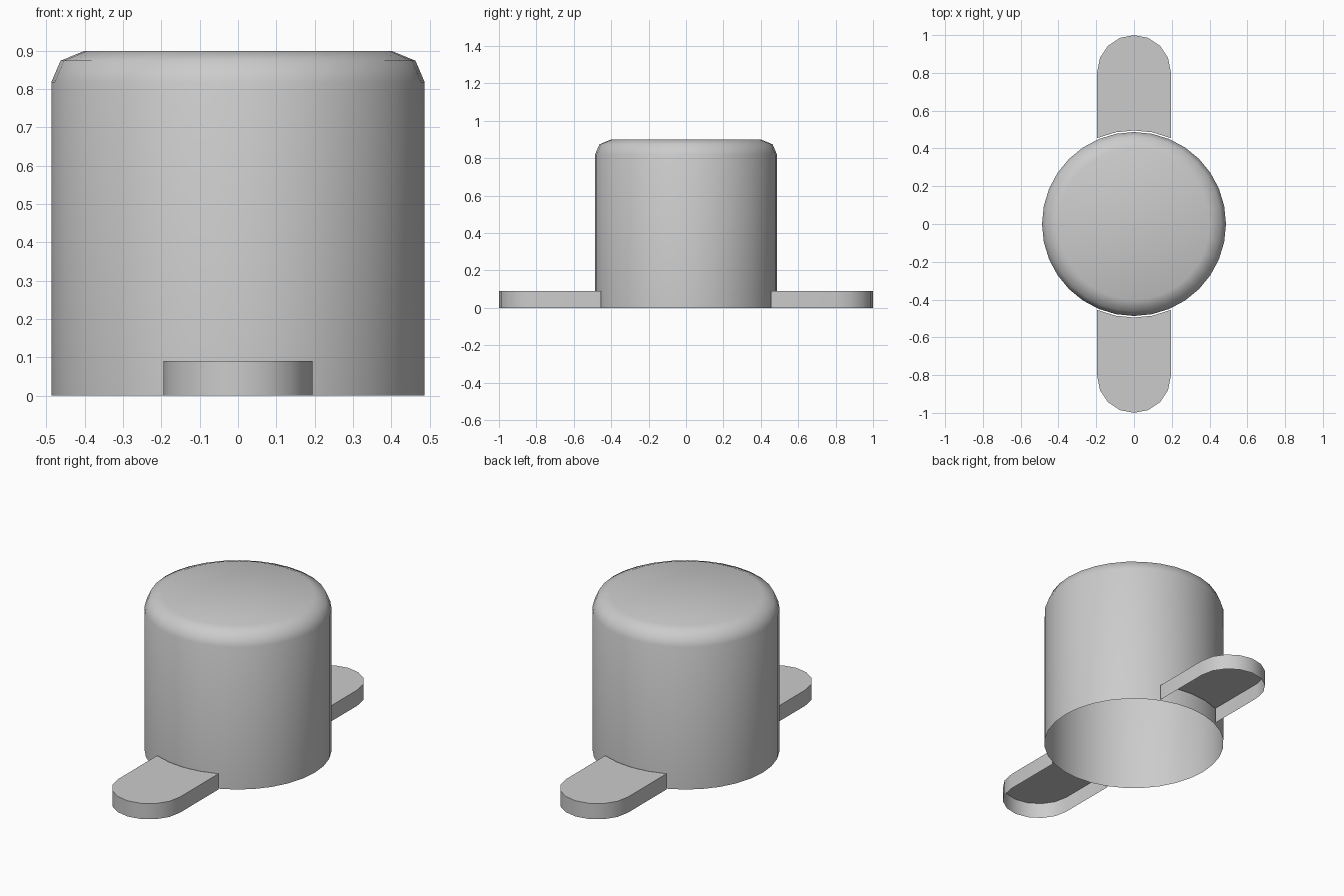
import bpy, bmesh
from math import sin, cos, pi, asin

if "Cube" in bpy.data.objects:
    bpy.data.objects.remove(bpy.data.objects["Cube"])


def finish(bm, name, angle):
    mesh = bpy.data.meshes.new(name)
    bm.to_mesh(mesh)
    bm.free()
    obj = bpy.data.objects.new(name, mesh)
    bpy.context.collection.objects.link(obj)
    bpy.ops.object.select_all(action='DESELECT')
    bpy.context.view_layer.objects.active = obj
    obj.select_set(True)
    bpy.ops.object.shade_smooth_by_angle(angle=angle)
    return obj


# Cap body: hollow shell, open underneath, rounded top rim
def cap_body(sides=32):
    profile = [(0.487, 0), (0.487, 0.818), (0.463, 0.874), (0.40, 0.90)]
    bm = bmesh.new()
    rings = [[bm.verts.new((r * cos(2 * pi * i / sides), r * sin(2 * pi * i / sides), z))
              for i in range(sides)] for r, z in profile]
    for low, high in zip(rings, rings[1:]):
        for i in range(sides):
            j = (i + 1) % sides
            bm.faces.new((low[i], low[j], high[j], high[i]))
    bm.faces.new(rings[-1])
    return finish(bm, "cap_body", pi / 3)


# Mounting tab: round-ended plate, open underneath and against the body
def tab(name, turn, half=0.195, height=0.09, gap_radius=0.495):
    outer = [(half * cos(pi * i / 8), 1 - half + half * sin(pi * i / 8)) for i in range(9)]
    a = asin(half / gap_radius)
    inner = [(gap_radius * sin(t), gap_radius * cos(t)) for t in (-a, -pi / 16, 0, pi / 16, a)]
    outline = [(turn * x, turn * y) for x, y in inner[-1:] + outer + inner[:-1]]
    bm = bmesh.new()
    low = [bm.verts.new((x, y, 0)) for x, y in outline[:11]]
    high = [bm.verts.new((x, y, height)) for x, y in outline]
    bm.faces.new(high)
    for i in range(10):
        bm.faces.new((low[i], low[i + 1], high[i + 1], high[i]))
    return finish(bm, name, pi / 5)


cap_body()
tab("back_tab", 1)
tab("front_tab", -1)
